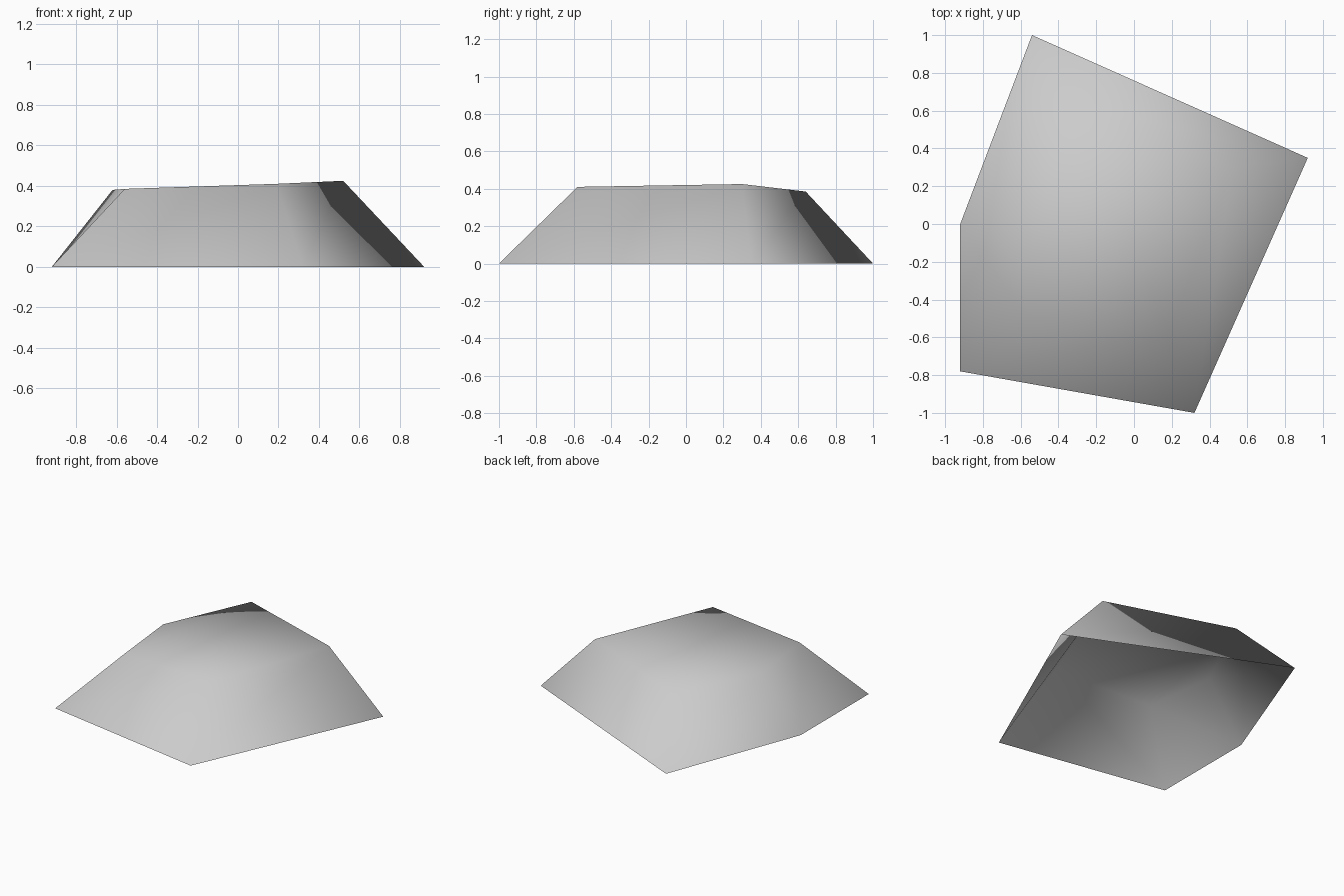
import bpy, bmesh

cube = bpy.data.objects.get("Cube")
if cube:
    bpy.data.objects.remove(cube, do_unlink=True)

# Stone colour
stone = bpy.data.materials.new("stone_grey")
stone.use_nodes = True
GREY = (0.6, 0.6, 0.6, 1)
stone.diffuse_color = GREY
stone.node_tree.nodes["Principled BSDF"].inputs["Base Color"].default_value = GREY

# Ground outline and raised outline, both counter-clockwise
base = [(0.92, 0.35, 0), (-0.54, 1, 0), (-0.92, 0, 0), (-0.92, -0.78, 0), (0.32, -1, 0)]
crown = [(0.52, 0.3, 0.425), (-0.34, 0.64, 0.385), (-0.62, 0.03, 0.38),
         (-0.56, -0.5, 0.385), (0.19, -0.58, 0.41)]

# Flat-topped rock shell with an open underside
bm = bmesh.new()
low = [bm.verts.new(p) for p in base]
high = [bm.verts.new(p) for p in crown]
for i in range(len(low)):
    j = (i + 1) % len(low)
    bm.faces.new((low[i], low[j], high[j], high[i]))
bm.faces.new(high)
for face in bm.faces:
    face.smooth = True

mesh = bpy.data.meshes.new("rock_shell")
bm.to_mesh(mesh)
bm.free()
mesh.materials.append(stone)
rock = bpy.data.objects.new("rock_shell", mesh)
bpy.context.collection.objects.link(rock)
